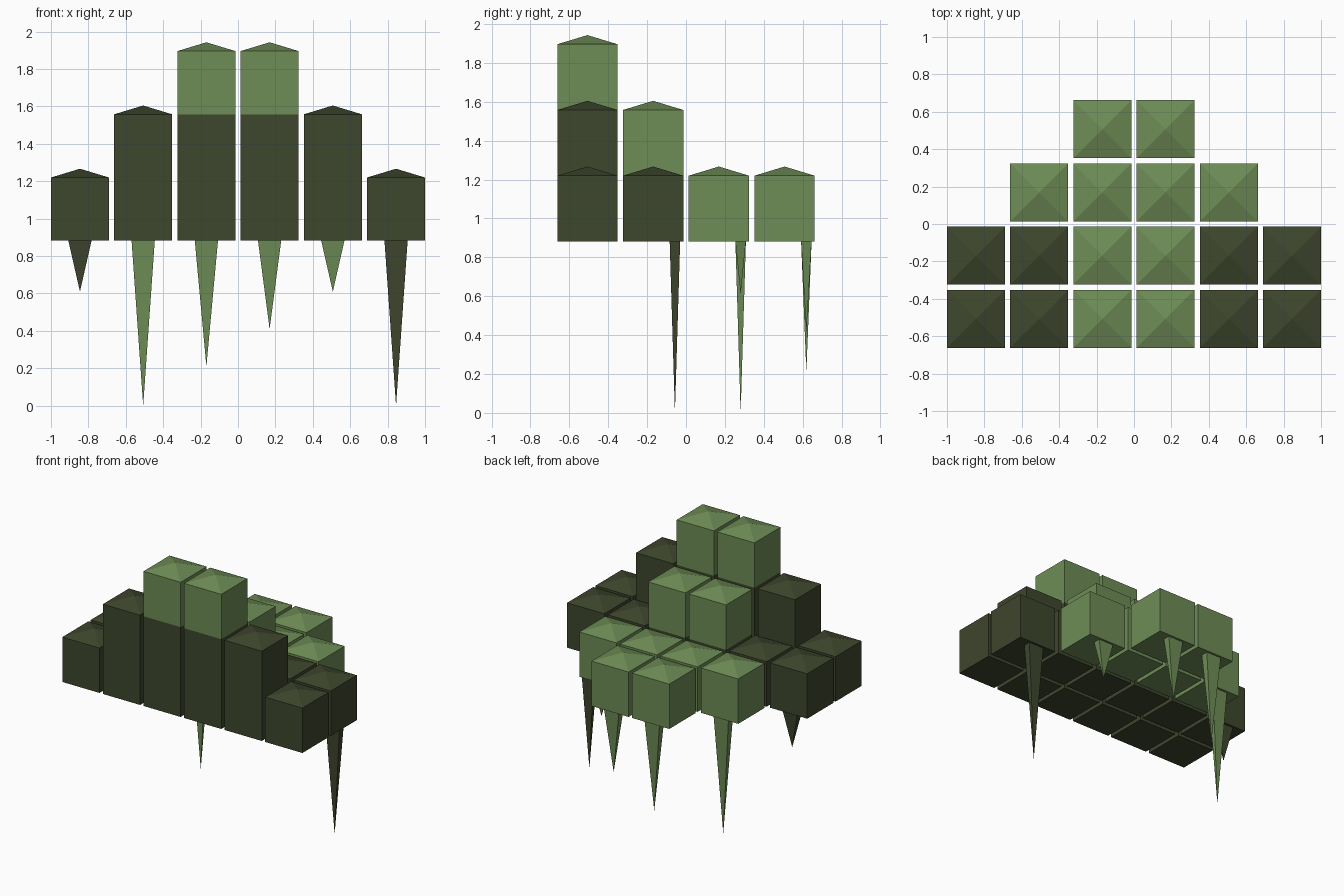
import bpy, bmesh

if "Cube" in bpy.data.objects:
    bpy.data.objects.remove(bpy.data.objects["Cube"])

PITCH = 0.338     # grid spacing in x, y and z
HALF = 0.155      # half width of a block
BASE = 0.882      # underside of the blocks
CAP = 0.047       # height of the shallow pyramid roof


def material(name, colour):
    m = bpy.data.materials.new(name)
    m.diffuse_color = (*colour, 1)
    m.use_nodes = True
    m.node_tree.nodes["Principled BSDF"].inputs["Base Color"].default_value = m.diffuse_color
    return m


DARK = material("dark olive", (0.048, 0.061, 0.026))
GREEN = material("leaf green", (0.155, 0.264, 0.093))


def finish(bm, name, mats):
    bmesh.ops.recalc_face_normals(bm, faces=bm.faces)
    me = bpy.data.meshes.new(name)
    bm.to_mesh(me)
    bm.free()
    for m in mats:
        me.materials.append(m)
    bpy.context.collection.objects.link(bpy.data.objects.new(name, me))


def ring(bm, x, y, z, hx, hy):
    return [bm.verts.new((x + sx * hx, y + sy * hy, z))
            for sx, sy in ((-1, -1), (1, -1), (1, 1), (-1, 1))]


def column(name, x, y, levels, dark_levels):
    """Square column with a pyramid roof; the lowest levels are dark."""
    bm = bmesh.new()
    cuts = sorted({0, dark_levels, levels})
    rings = [ring(bm, x, y, BASE + c * PITCH, HALF, HALF) for c in cuts]
    bm.faces.new(rings[0])
    for a, b in zip(rings, rings[1:]):
        for i in range(4):
            j = (i + 1) % 4
            bm.faces.new((a[i], a[j], b[j], b[i]))
    apex = bm.verts.new((x, y, BASE + levels * PITCH + CAP))
    for i in range(4):
        bm.faces.new((rings[-1][i], rings[-1][(i + 1) % 4], apex))
    split = BASE + dark_levels * PITCH
    for f in bm.faces:
        top = f.calc_center_median().z > split
        f.material_index = int(top and dark_levels < levels)
        if dark_levels == 0:
            f.material_index = 1
    finish(bm, name, [DARK, GREEN])


def spike(name, x, y, tip, mat):
    """Slim rectangular pyramid hanging below a block."""
    bm = bmesh.new()
    base = ring(bm, x, y, BASE, 0.062, 0.027)
    apex = bm.verts.new((x, y, tip))
    bm.faces.new(base)
    for i in range(4):
        bm.faces.new((base[i], base[(i + 1) % 4], apex))
    finish(bm, name, [mat])


# Rows front to back: (levels, dark levels) going outward from the middle
rows = [
    [(3, 2), (2, 2), (1, 1)],
    [(2, 1), (1, 1), (1, 1)],
    [(1, 0), (1, 0)],
    [(1, 0)],
]
for r, cells in enumerate(rows):
    y = (r - 1.5) * PITCH
    for c, (levels, dark) in enumerate(cells):
        for side, s in (("left", -1), ("right", 1)):
            column(f"block_row{r + 1}_{side}_{c + 1}", s * (c + 0.5) * PITCH, y, levels, dark)

# Hanging spikes under the rear edge of the rearmost block of each column
tips = [0.61, 0.0, 0.21, 0.41, 0.61, 0.0]
for i, tip in enumerate(tips):
    x = (i - 2.5) * PITCH
    row = (1, 2, 3, 3, 2, 1)[i]
    spike(f"hanging_spike_{i + 1}", x, (row - 1.5) * PITCH + 0.112, tip,
          DARK if row == 1 else GREEN)
